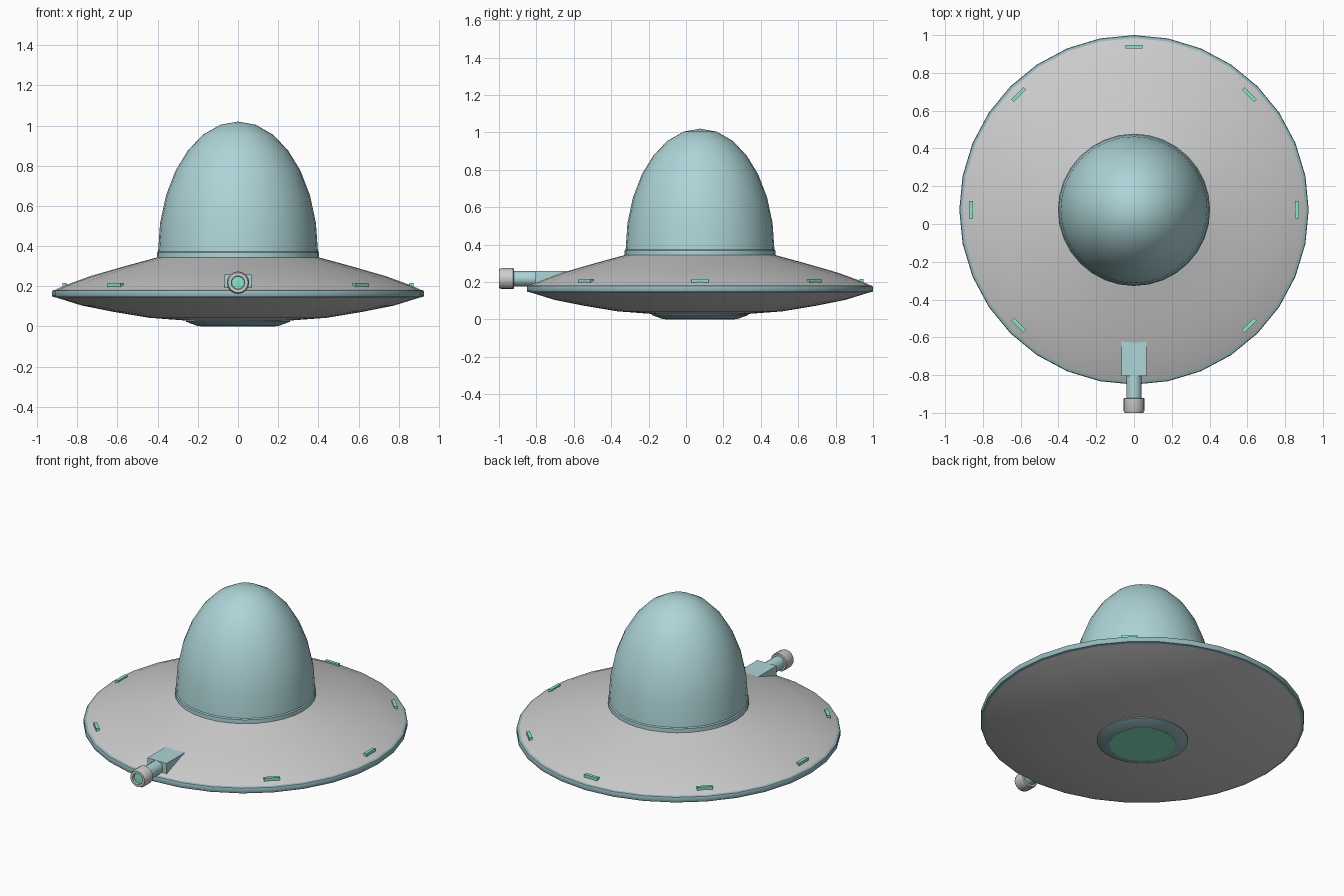
import bpy, math
from mathutils import Matrix, Vector

if "Cube" in bpy.data.objects:
    bpy.data.objects.remove(bpy.data.objects["Cube"])

CY = 0.075  # saucer axis in y


def material(name, rgb):
    m = bpy.data.materials.new(name)
    m.diffuse_color = (*rgb, 1)
    m.use_nodes = True
    m.node_tree.nodes["Principled BSDF"].inputs["Base Color"].default_value = m.diffuse_color
    return m


TEAL = material("teal", (0.42, 0.66, 0.68))
DARK = material("dark_teal", (0.30, 0.48, 0.51))
GREEN = material("green_glow", (0.25, 0.80, 0.58))


def finish(ob, mat, angle=35):
    if mat:
        ob.data.materials.append(mat)
    bpy.ops.object.select_all(action='DESELECT')
    ob.select_set(True)
    bpy.context.view_layer.objects.active = ob
    bpy.ops.object.shade_smooth_by_angle(angle=math.radians(angle))
    return ob


def lathe(name, profile, mat=None, sides=32, matrix=Matrix.Translation((0, CY, 0))):
    """Spin (radius, height) points, listed bottom to top on the outside, about z."""
    verts, rings, faces = [], [], []
    for r, z in profile:
        n = 1 if r == 0 else sides
        rings.append([len(verts) + i for i in range(n)])
        verts += [matrix @ Vector((r * math.cos(2 * math.pi * i / sides),
                                   r * math.sin(2 * math.pi * i / sides), z)) for i in range(n)]
    for a, b in zip(rings, rings[1:]):
        for i in range(sides):
            j = (i + 1) % sides
            quad = [a[i % len(a)], a[j % len(a)], b[j % len(b)], b[i % len(b)]]
            faces.append(list(dict.fromkeys(quad)))
    me = bpy.data.meshes.new(name)
    me.from_pydata(verts, [], faces)
    ob = bpy.data.objects.new(name, me)
    bpy.context.collection.objects.link(ob)
    return finish(ob, mat)


def box(name, size, loc, mat, rot=(0, 0, 0)):
    bpy.ops.mesh.primitive_cube_add(size=1, location=loc, rotation=rot)
    ob = bpy.context.object
    ob.name = name
    ob.scale = size
    return finish(ob, mat)


# Saucer hull: lower dish, upper dish and the coloured rim between them
lathe("lower_hull", [(0.24, 0.028), (0.44, 0.043), (0.62, 0.073), (0.78, 0.105), (0.915, 0.147)])
lathe("upper_hull", [(0.915, 0.18), (0.865, 0.203), (0.74, 0.249), (0.57, 0.298), (0.38, 0.35)])
lathe("rim", [(0.905, 0.144), (0.922, 0.147), (0.925, 0.152),
              (0.925, 0.174), (0.922, 0.179), (0.905, 0.184)], DARK)

# Dome canopy: tall half ellipsoid on a thin collar
dome = [(0.398 * math.cos(k * math.pi / 14), 0.37 + 0.65 * math.sin(k * math.pi / 14)) for k in range(7)]
lathe("dome", dome + [(0, 1.02)], TEAL)
lathe("dome_collar", [(0.403, 0.335), (0.403, 0.368), (0.396, 0.376)], TEAL)

# Beam emitter underneath
lathe("emitter_ring", [(0.185, 0.002), (0.20, 0.002), (0.26, 0.024), (0.26, 0.035)], DARK)
lathe("emitter_lens", [(0, 0.0), (0.187, 0.0), (0.187, 0.01)], GREEN)

# Rim lights every 45 degrees, leaving the front free for the gun
for k in range(1, 8):
    a = -math.pi / 2 + k * math.pi / 4
    box(f"rim_light_{k}", (0.02, 0.092, 0.026),
        (0.863 * math.cos(a), CY + 0.863 * math.sin(a), 0.203), GREEN, (0, 0, a))

# Gun at the front: mount, barrel, hollow muzzle and glowing core
GZ = 0.218
box("gun_mount", (0.134, 0.19, 0.065), (0, -0.71, 0.227), TEAL)
to_front = Matrix.Translation((0, 0, GZ)) @ Matrix.Rotation(math.pi / 2, 4, 'X')
lathe("gun_barrel", [(0.041, 0.78), (0.041, 0.935)], TEAL, 16, to_front)
lathe("gun_muzzle", [(0.03, 0.92), (0.052, 0.92), (0.056, 0.925), (0.056, 0.985), (0.050, 1.0),
                     (0.034, 1.0), (0.031, 0.985)], None, 16, to_front)
lathe("gun_core", [(0.032, 0.988), (0, 0.991)], GREEN, 16, to_front)
